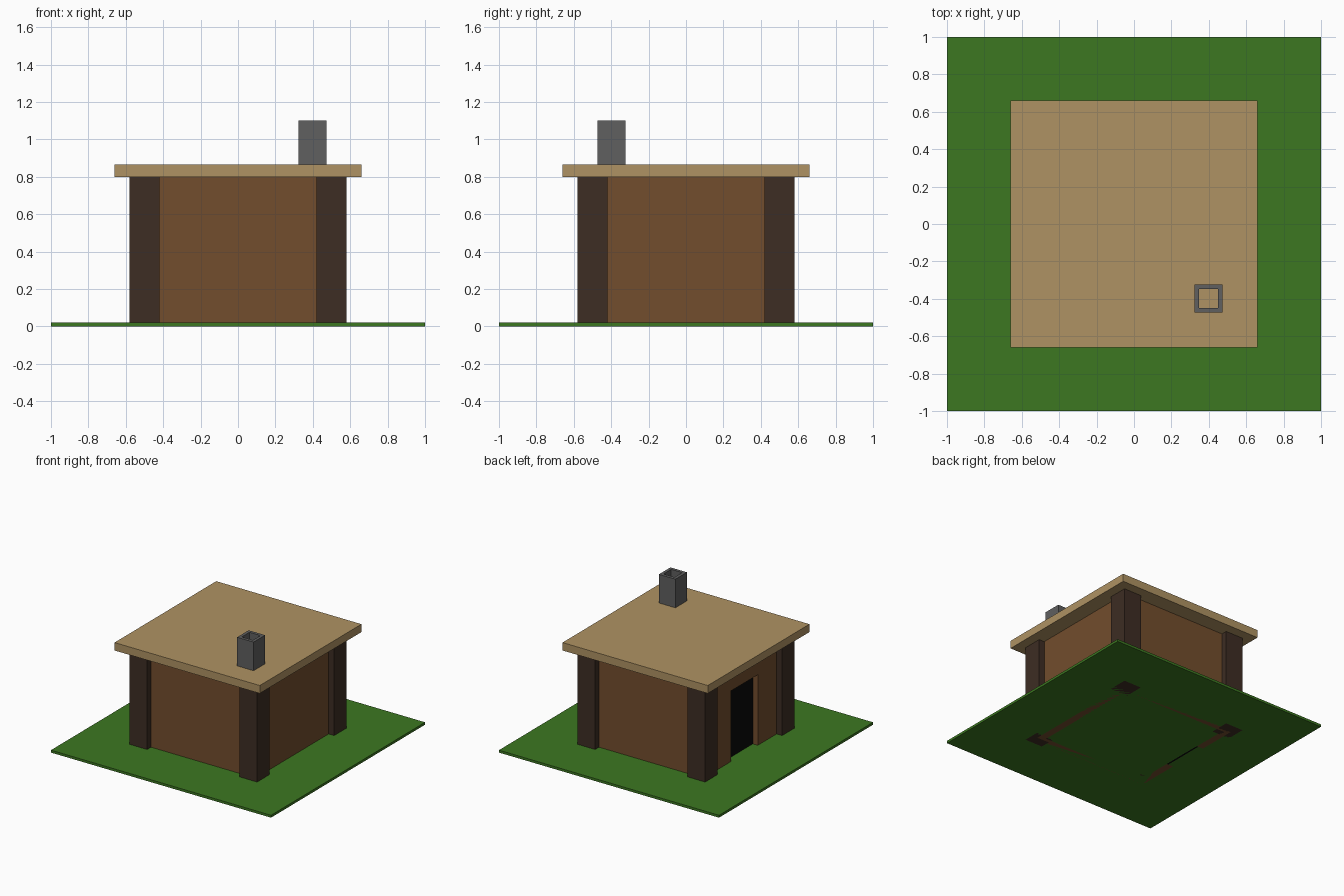
import bpy, bmesh

if "Cube" in bpy.data.objects:
    bpy.data.objects.remove(bpy.data.objects["Cube"])


def material(name, rgb):
    m = bpy.data.materials.new(name)
    m.diffuse_color = (*rgb, 1)
    m.use_nodes = True
    m.node_tree.nodes["Principled BSDF"].inputs["Base Color"].default_value = m.diffuse_color
    return m


GRASS = material("grass", (0.045, 0.185, 0.015))
WOOD = material("wall_wood", (0.17, 0.075, 0.026))
POST = material("dark_wood", (0.047, 0.026, 0.017))
THATCH = material("roof_tan", (0.43, 0.29, 0.125))
STONE = material("stone", (0.115, 0.115, 0.115))
BLACK = material("door_black", (0.003, 0.003, 0.003))


def finish(name, bm, mat):
    mesh = bpy.data.meshes.new(name)
    bm.to_mesh(mesh)
    bm.free()
    mesh.materials.append(mat)
    ob = bpy.data.objects.new(name, mesh)
    bpy.context.collection.objects.link(ob)
    return ob


def box(name, lo, hi, mat):
    bm = bmesh.new()
    bmesh.ops.create_cube(bm, size=1)
    for v in bm.verts:
        v.co = [hi[i] if v.co[i] > 0 else lo[i] for i in range(3)]
    return finish(name, bm, mat)


def prism(name, outline, axis_fn, depth, mat):
    """Extrude a flat outline; axis_fn maps (u, v, depth) to a position."""
    bm = bmesh.new()
    face = bm.faces.new([bm.verts.new(axis_fn(u, v, depth[0])) for u, v in outline])
    ext = bmesh.ops.extrude_face_region(bm, geom=[face])
    for v in ext["geom"]:
        if isinstance(v, bmesh.types.BMVert):
            v.co.x += depth[1] - depth[0]
    bmesh.ops.recalc_face_normals(bm, faces=bm.faces)
    return finish(name, bm, mat)


# Lawn slab
box("lawn", (-1, -1, 0), (1, 1, 0.02), GRASS)

# Corner posts
for sx, xn in ((-1, "left"), (1, "right")):
    for sy, yn in ((-1, "front"), (1, "back")):
        x, y = 0.5 * sx, 0.5 * sy
        box(f"post_{yn}_{xn}", (x - 0.08, y - 0.08, 0), (x + 0.08, y + 0.08, 0.8), POST)

# Three plain walls
box("wall_front", (-0.5, -0.53, 0), (0.5, -0.47, 0.8), WOOD)
box("wall_back", (-0.5, 0.47, 0), (0.5, 0.53, 0.8), WOOD)
box("wall_right", (0.47, -0.5, 0), (0.53, 0.5, 0.8), WOOD)

# Left wall with doorway, and the recessed dark door
D, H = 0.175, 0.6
outline = [(-0.5, 0), (-D, 0), (-D, H), (D, H), (D, 0), (0.5, 0), (0.5, 0.8), (-0.5, 0.8)]
prism("wall_left", outline, lambda u, v, d: (d, u, v), (-0.53, -0.47), WOOD)
box("door", (-0.485, -D, 0), (-0.47, D, H), BLACK)

# Flat overhanging roof
box("roof", (-0.66, -0.66, 0.8), (0.66, 0.66, 0.865), THATCH)

# Square chimney tube, open down to the roof
CX, CY = 0.398, -0.398
bm = bmesh.new()
rings = []
for half, z in ((0.075, 0.865), (0.075, 1.1), (0.05, 1.1), (0.05, 0.865)):
    rings.append([bm.verts.new((CX + half * a, CY + half * b, z))
                  for a, b in ((-1, -1), (1, -1), (1, 1), (-1, 1))])
for k in range(4):
    low, up = rings[k], rings[(k + 1) % 4]
    for i in range(4):
        j = (i + 1) % 4
        bm.faces.new((low[i], low[j], up[j], up[i]))
bmesh.ops.recalc_face_normals(bm, faces=bm.faces)
finish("chimney", bm, STONE)
